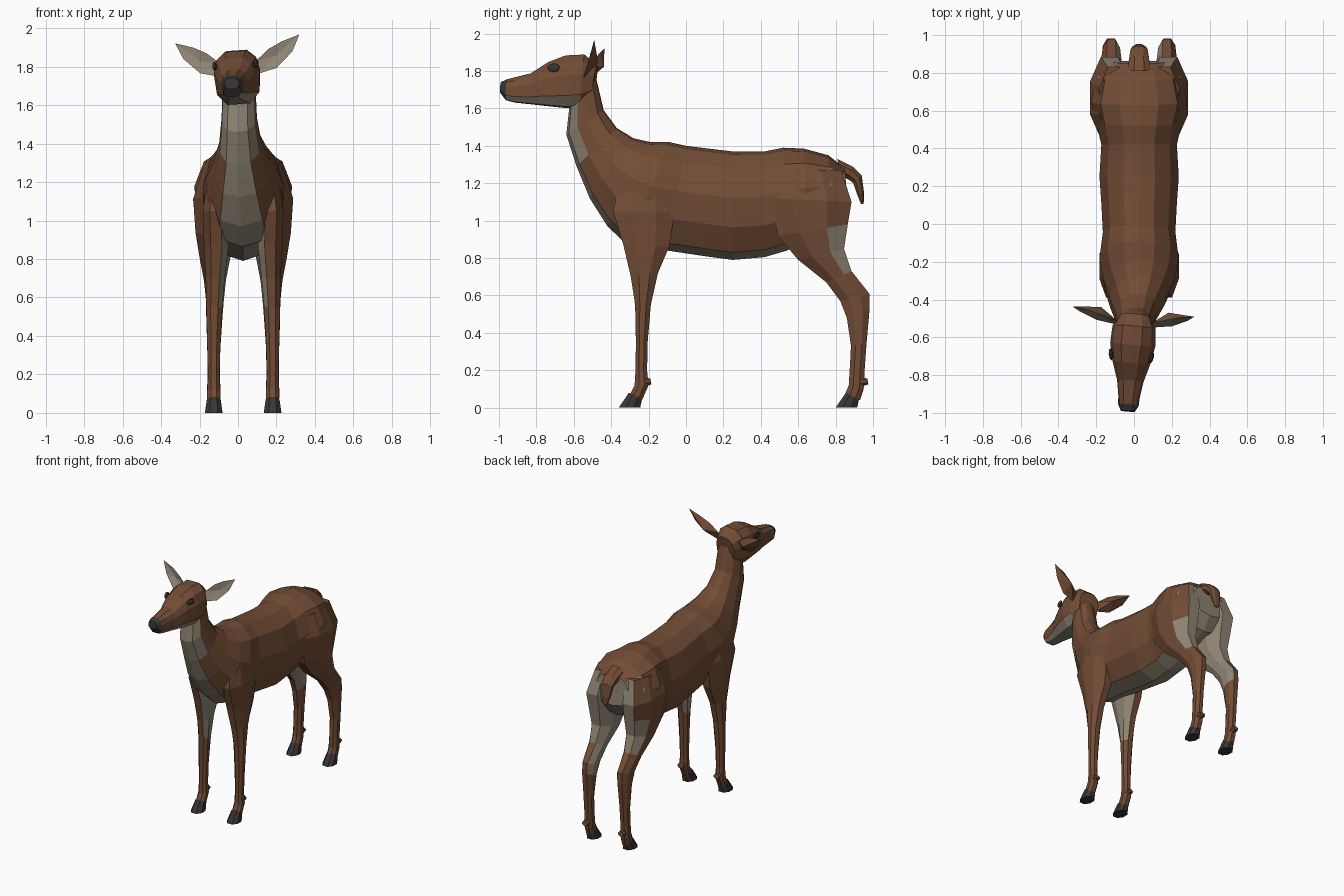
import bpy
import bmesh
from mathutils import Matrix, Vector

cube = bpy.data.objects.get("Cube")
if cube:
    bpy.data.objects.remove(cube, do_unlink=True)


def make_material(name, rgb):
    m = bpy.data.materials.new(name)
    m.use_nodes = True
    m.diffuse_color = (*rgb, 1)
    m.node_tree.nodes["Principled BSDF"].inputs["Base Color"].default_value = (*rgb, 1)
    return m


MATS = [make_material("brown fur", (0.17, 0.073, 0.036)),
        make_material("pale fur", (0.27, 0.23, 0.17)),
        make_material("dark horn", (0.04, 0.035, 0.038))]
BROWN, PALE, DARK = range(3)
CENTRE = 0.027


def finish(name, bm, rule, place=None, mirror=False):
    """Colour the faces by a rule, place the vertices and make the object."""
    bmesh.ops.recalc_face_normals(bm, faces=bm.faces)
    bm.normal_update()
    for f in bm.faces:
        f.material_index = rule(f.calc_center_median(), f.normal)
    if place:
        for v in bm.verts:
            v.co = place(v.co)
    me = bpy.data.meshes.new(name)
    bm.to_mesh(me)
    bm.free()
    for m in MATS:
        me.materials.append(m)
    ob = bpy.data.objects.new(name, me)
    bpy.context.collection.objects.link(ob)
    if mirror:
        ob.location.x = CENTRE
        ob.modifiers.new("mirror", 'MIRROR').use_mirror_merge = False
    return ob


def loft(rings, profile):
    """Each ring: y, z of one end, y, z of the other end, centre x, half width."""
    bm = bmesh.new()
    loops = []
    for ya, za, yb, zb, xc, hw in rings:
        loops.append([bm.verts.new((xc + hw * w, ya + (yb - ya) * t, za + (zb - za) * t))
                      for t, w in profile])
    n = len(profile)
    for a, b in zip(loops, loops[1:]):
        for i in range(n):
            j = (i + 1) % n
            bm.faces.new((a[i], a[j], b[j], b[i]))
    bm.faces.new(loops[0])
    bm.faces.new(loops[-1])
    return bm


def both_sides(half):
    """Close a half profile running from one end to the other."""
    return half + [(t, -w) for t, w in reversed(half) if w]


BODY = both_sides([(0, 0), (.07, .58), (.3, .93), (.57, 1), (.84, .8), (.97, .4), (1, 0)])
HEAD = both_sides([(0, .5), (.2, .92), (.6, 1), (.85, .85), (1, .45)])
LIMB = both_sides([(0, .45), (.3, 1), (.7, 1), (1, .45)])

# Neck and torso: underside end, topside end, half width
torso = [(-.62, 1.64, -.48, 1.76, .085), (-.64, 1.46, -.44, 1.59, .092),
         (-.585, 1.29, -.37, 1.495, .11), (-.515, 1.12, -.28, 1.44, .15),
         (-.42, .97, -.19, 1.42, .19), (-.31, .865, -.09, 1.42, .21),
         (-.1, .84, 0, 1.4, .192), (.1, .81, .12, 1.385, .2),
         (.25, .79, .25, 1.37, .21), (.42, .805, .42, 1.37, .2),
         (.54, .84, .52, 1.39, .225), (.66, .9, .63, 1.385, .255),
         (.8, .95, .76, 1.35, .225), (.865, 1.05, .85, 1.28, .14)]


def torso_rule(c, n):
    if c.y > .8 and c.z < 1.26 and n.y > .6:
        return PALE
    return PALE if abs(c.x) < .08 and n.z < .35 and (n.z < -.5 or n.y < -.5) else BROWN


def bend(co):
    return Vector((co.x + CENTRE + min(0, (co.y + .3) * .09), co.y, co.z))


finish("torso", loft([(*r[:4], 0, r[4]) for r in torso], BODY), torso_rule, bend)

# Head, slightly turned and tilted
turn = (Matrix.Translation((.01, -.5, 1.7)) @ Matrix.Rotation(-.085, 4, 'Z')
        @ Matrix.Rotation(-.07, 4, 'Y') @ Matrix.Translation((0, .5, -1.7)))
head = [(-.995, 1.685, -.99, 1.74, .038), (-.965, 1.645, -.955, 1.755, .055),
        (-.92, 1.633, -.915, 1.765, .057), (-.84, 1.625, -.83, 1.785, .07),
        (-.74, 1.615, -.735, 1.845, .1), (-.64, 1.605, -.64, 1.88, .12),
        (-.56, 1.615, -.54, 1.885, .115), (-.5, 1.66, -.475, 1.83, .08)]


def head_rule(c, n):
    if c.y < -.96 and c.z > 1.66:
        return DARK
    return PALE if n.z < -.6 else BROWN


def turned(co):
    return turn @ co


finish("head", loft([(*r[:4], 0, r[4]) for r in head], HEAD), head_rule, turned)

# Eyes: flattened low-poly balls set in the sides of the head
bm = bmesh.new()
for side in (-1, 1):
    m = (Matrix.Translation((side * .108, -.7, 1.81)) @ Matrix.Rotation(side * -.2, 4, 'Z')
         @ Matrix.Diagonal((.012, .034, .024, 1)))
    bmesh.ops.create_uvsphere(bm, u_segments=8, v_segments=5, radius=1, matrix=m)
finish("eyes", bm, lambda c, n: DARK, turned)

# Ears: a leaf-shaped rim, cupped pale in front and brown behind
rim = [(.09, -.52, 1.82), (.16, -.5, 1.88), (.23, -.48, 1.915), (.325, -.465, 1.945),
       (.285, -.49, 1.86), (.2, -.525, 1.78), (.1, -.54, 1.755)]
for side, label in ((1, "left_ear"), (-1, "right_ear")):
    bm = bmesh.new()
    edge = [bm.verts.new((x * side, y, z)) for x, y, z in rim]
    front = bm.verts.new((.2 * side, -.485, 1.845))
    back = bm.verts.new((.18 * side, -.455, 1.835))
    for a, b in zip(edge, edge[1:] + edge[:1]):
        bm.faces.new((a, b, front))
        bm.faces.new((b, a, back))
    finish(label, bm, lambda c, n: PALE if n.y < 0 else BROWN, turned)

# Legs: front end, back end, centre x, half width
front_leg = [(-.35, 1.25, -.1, 1.25, .12, .06), (-.39, 1.05, -.06, 1.05, .145, .065),
             (-.335, .87, -.09, .86, .14, .064), (-.295, .7, -.15, .72, .145, .05),
             (-.272, .55, -.188, .55, .15, .042), (-.268, .35, -.205, .35, .153, .034),
             (-.27, .2, -.208, .2, .153, .03), (-.275, .12, -.2, .12, .153, .034),
             (-.3, .07, -.235, .04, .153, .034)]
hind_leg = [(.47, 1.27, .83, 1.27, .13, .08), (.45, 1.12, .885, 1.1, .155, .105),
            (.49, .92, .865, .98, .15, .098), (.6, .79, .845, .85, .147, .08),
            (.75, .67, .885, .73, .147, .057), (.825, .57, .98, .61, .147, .046),
            (.86, .48, .982, .53, .15, .042), (.882, .33, .965, .34, .153, .034),
            (.875, .2, .955, .2, .153, .032), (.87, .12, .95, .1, .153, .035),
            (.85, .07, .93, .04, .153, .034)]


def front_rule(c, n):
    return PALE if n.x < -.6 and c.z > .52 else BROWN


def hind_rule(c, n):
    rear = n.y > .45 and c.z > .78 and c.x < .22
    return PALE if rear or (n.x < -.6 and c.z > .5) else BROWN


for label, rings, rule, y in (("front", front_leg, front_rule, -.36),
                              ("hind", hind_leg, hind_rule, .8)):
    finish(label + "_legs", loft(rings, LIMB), rule, mirror=True)
    # Hooves
    hoof = [(y + .055, .08, y + .125, .045, .153, .036), (y, 0, y + .115, 0, .153, .046)]
    finish(label + "_hooves", loft(hoof, LIMB), lambda c, n: DARK, mirror=True)
    # Dewclaws
    claw = [(y + .12, .17, y + .13, .11, .153, .03), (y + .17, .155, y + .175, .125, .153, .022)]
    finish(label + "_dewclaws", loft(claw, LIMB), lambda c, n: BROWN, mirror=True)

# Tail, arching back and down
tail = [(.82, 1.24, .81, 1.33, 0, .06), (.87, 1.22, .89, 1.29, 0, .052),
        (.895, 1.2, .94, 1.24, 0, .045), (.915, 1.14, .952, 1.15, 0, .034),
        (.935, 1.09, .95, 1.09, 0, .016)]
finish("tail", loft(tail, LIMB), lambda c, n: BROWN, bend)
